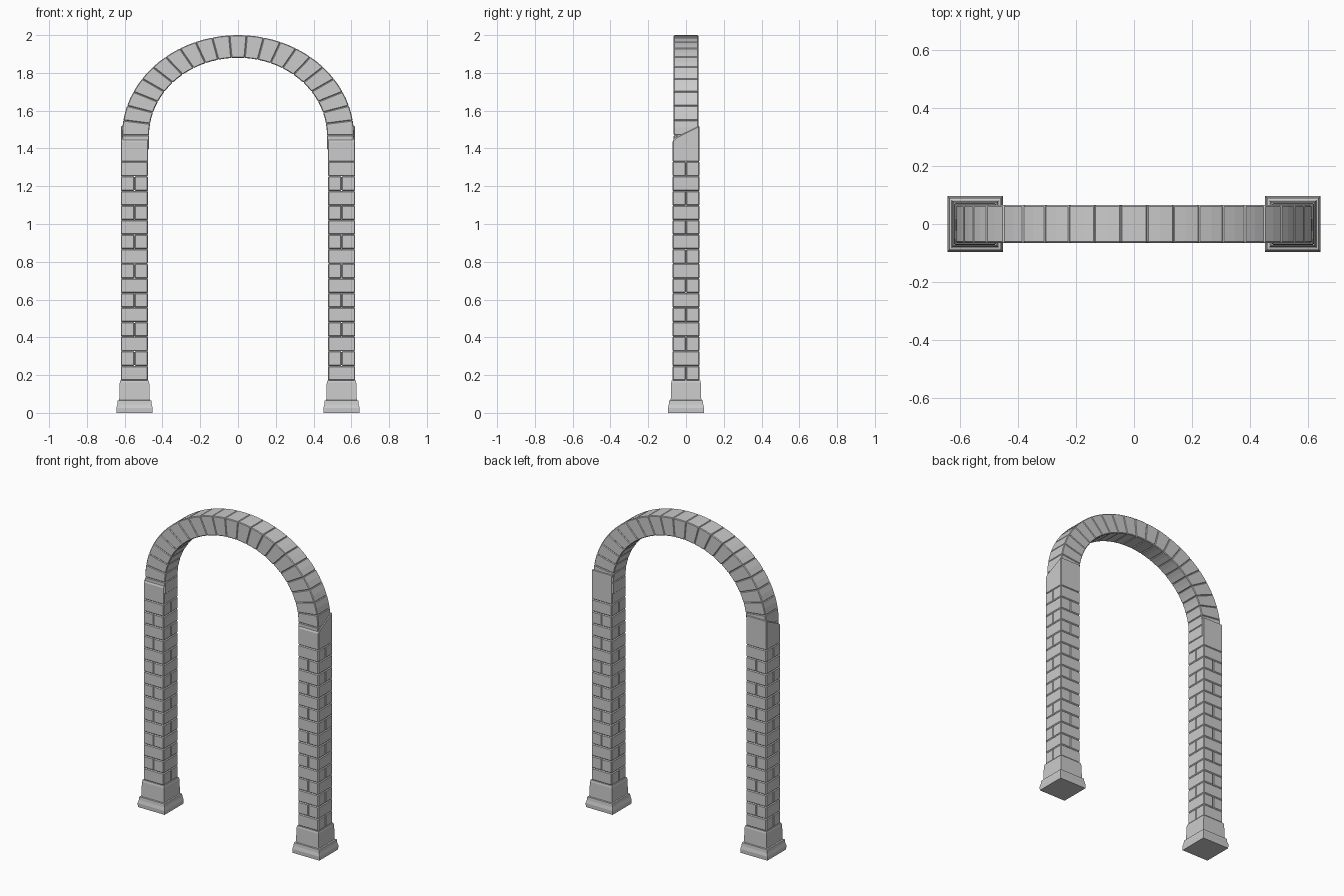
import bpy, bmesh
from math import sin, cos, pi

if "Cube" in bpy.data.objects:
    bpy.data.objects.remove(bpy.data.objects["Cube"])

PX = 0.548            # pillar centre in x
HW = 0.0725           # pillar half width
Z0, Z1, ROWS = 0.172, 1.33, 15


def finish(name, bm, bevel=0.0):
    bmesh.ops.recalc_face_normals(bm, faces=bm.faces)
    me = bpy.data.meshes.new(name)
    bm.to_mesh(me)
    bm.free()
    ob = bpy.data.objects.new(name, me)
    bpy.context.collection.objects.link(ob)
    if bevel:
        m = ob.modifiers.new("bevel", 'BEVEL')
        m.width, m.segments, m.limit_method = bevel, 1, 'ANGLE'
    return ob


def prism(bm, a, b):
    """Closed solid between two matching loops of points."""
    va = [bm.verts.new(p) for p in a]
    vb = [bm.verts.new(p) for p in b]
    n = len(va)
    bm.faces.new(va)
    bm.faces.new(vb[::-1])
    for i in range(n):
        bm.faces.new((va[i], va[(i + 1) % n], vb[(i + 1) % n], vb[i]))


def box(bm, x0, x1, y0, y1, z0, z1):
    loop = [(x0, y0), (x1, y0), (x1, y1), (x0, y1)]
    prism(bm, [(x, y, z0) for x, y in loop], [(x, y, z1) for x, y in loop])


for side, s in (("left", -1), ("right", 1)):
    cx = s * PX

    # stepped plinth, square profile lofted upwards
    bm = bmesh.new()
    prof = [(0.095, 0), (0.096, 0.025), (0.091, 0.045), (0.089, 0.065), (0.081, 0.067),
            (0.078, 0.16), (0.075, 0.172)]
    rings = [[bm.verts.new((cx + i * h, j * h, z))
              for i, j in ((-1, -1), (1, -1), (1, 1), (-1, 1))] for h, z in prof]
    bm.faces.new(rings[0])
    bm.faces.new(rings[-1])
    for r, q in zip(rings, rings[1:]):
        for i in range(4):
            bm.faces.new((r[i], r[(i + 1) % 4], q[(i + 1) % 4], q[i]))
    finish(side + "_plinth", bm)

    # brick courses, pairs laid crosswise in alternate rows
    bm = bmesh.new()
    dz = (Z1 - Z0) / ROWS
    for k in range(ROWS):
        za, zb = Z0 + k * dz, Z0 + (k + 1) * dz
        for a, b in ((-HW, 0), (0, HW)):
            if k % 2:
                box(bm, cx + a, cx + b, -HW, HW, za, zb)
            else:
                box(bm, cx - HW, cx + HW, a, b, za, zb)
    finish(side + "_pillar_bricks", bm, 0.005)

    # springer block: low at the front, taller at the back
    bm = bmesh.new()
    h = 0.071
    yz = [(-h, Z1), (h, Z1), (h, 1.52), (-h + 0.02, 1.46), (-h, 1.44)]
    prism(bm, [(cx - HW, y, z) for y, z in yz], [(cx + HW, y, z) for y, z in yz])
    finish(side + "_springer_block", bm, 0.004)

# arch of wedge stones between two half ellipses
N, SUB, AY, CZ = 21, 2, 0.065, 1.47
bm = bmesh.new()
for k in range(N):
    ts = [pi * (k + j / SUB) / N for j in range(SUB + 1)]
    loop = [(0.614 * cos(t), CZ + 0.53 * sin(t)) for t in ts]
    loop += [(0.471 * cos(t), CZ + 0.41 * sin(t)) for t in reversed(ts)]
    prism(bm, [(x, -AY, z) for x, z in loop], [(x, AY, z) for x, z in loop])
# straight feet set into the springer blocks
for s in (-1, 1):
    xs = sorted((s * 0.471, s * 0.614))
    box(bm, xs[0], xs[1], -AY, AY, 1.395, CZ)
finish("arch_stones", bm, 0.004)
